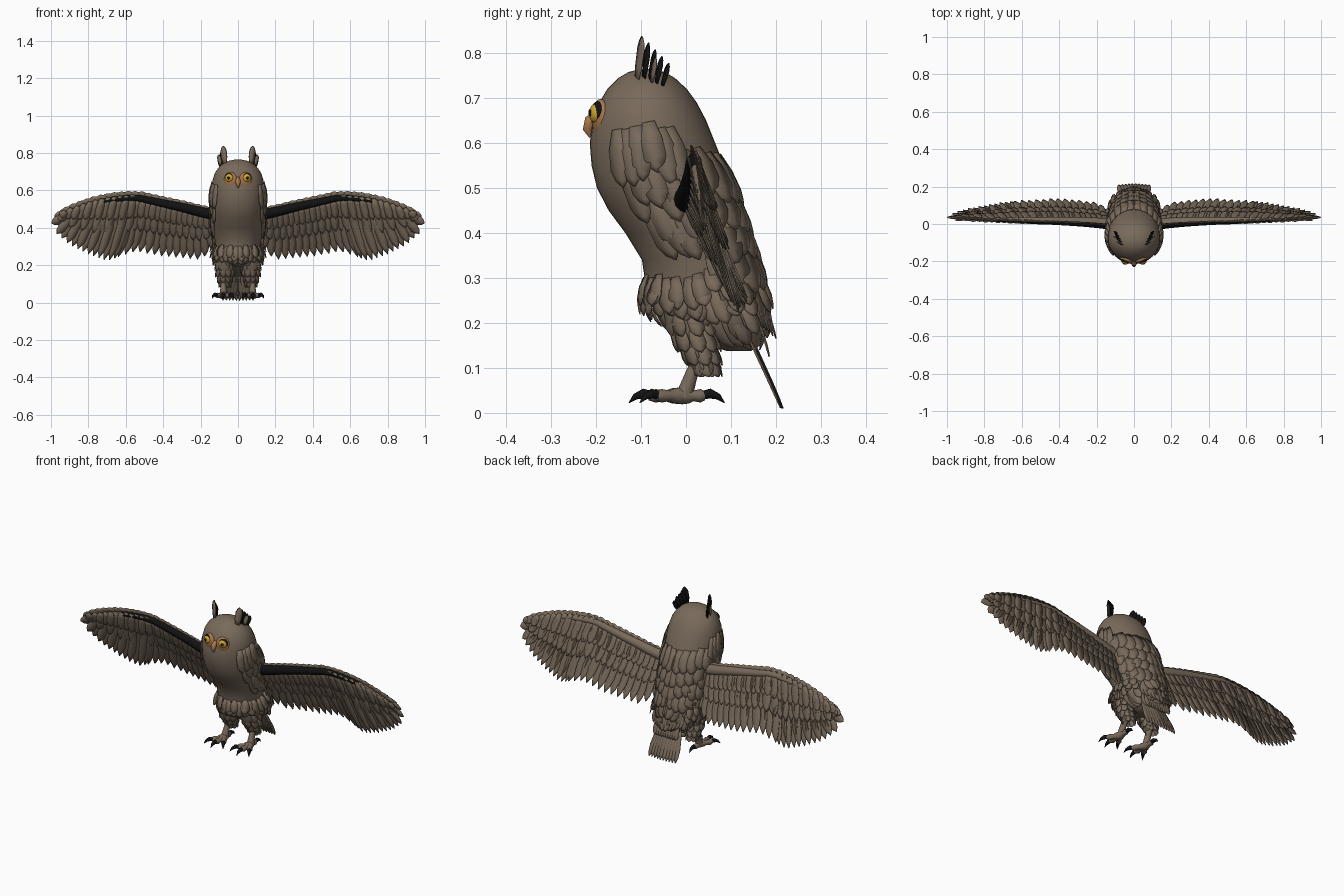
import bpy, bmesh, math, random
from mathutils import Vector as V

random.seed(4)
if "Cube" in bpy.data.objects:
    bpy.data.objects.remove(bpy.data.objects["Cube"])


def material(name, rgb):
    m = bpy.data.materials.new(name)
    m.use_nodes = True
    m.diffuse_color = (*rgb, 1)
    m.node_tree.nodes["Principled BSDF"].inputs["Base Color"].default_value = (*rgb, 1)
    return m


BROWN = material("brown plumage", (0.19, 0.145, 0.105))
BLACK = material("black", (0.006, 0.006, 0.006))
ORANGE = material("orange face", (0.40, 0.19, 0.075))
YELLOW = material("yellow eye", (0.62, 0.38, 0.03))


def finish(name, bm, mats, smooth=True, mirror=True, thick=0):
    me = bpy.data.meshes.new(name)
    bm.to_mesh(me)
    bm.free()
    ob = bpy.data.objects.new(name, me)
    bpy.context.collection.objects.link(ob)
    for m in mats:
        me.materials.append(m)
    if thick:
        s = ob.modifiers.new("thickness", 'SOLIDIFY')
        s.thickness, s.offset = thick, 0
    if mirror:
        ob.modifiers.new("mirror", 'MIRROR').use_clip = False
    if smooth:
        bpy.ops.object.select_all(action='DESELECT')
        ob.select_set(True)
        bpy.context.view_layer.objects.active = ob
        bpy.ops.object.shade_smooth_by_angle(angle=math.radians(50))
    return ob


def lerp(table, t):
    """Interpolate rows of (key, values...) that rise by key."""
    if t <= table[0][0]:
        return table[0][1:]
    for a, b in zip(table, table[1:]):
        if t <= b[0]:
            f = (t - a[0]) / (b[0] - a[0])
            return tuple(p + (q - p) * f for p, q in zip(a[1:], b[1:]))
    return table[-1][1:]


def loft(bm, rings):
    vs = [[bm.verts.new(p) for p in r] for r in rings]
    n = len(vs[0])
    for a, b in zip(vs, vs[1:]):
        for i in range(n):
            bm.faces.new((a[i], a[(i + 1) % n], b[(i + 1) % n], b[i]))
    bm.faces.new(vs[0])
    bm.faces.new(vs[-1])
    bmesh.ops.recalc_face_normals(bm, faces=bm.faces)


def tube(bm, pts, radii, n=10, side=V((1, 0, 0))):
    pts = [V(p) for p in pts]
    rings = []
    for i, (p, r) in enumerate(zip(pts, radii)):
        d = (pts[min(i + 1, len(pts) - 1)] - pts[max(i - 1, 0)]).normalized()
        u = (side - d * side.dot(d)).normalized()
        w = d.cross(u)
        rings.append([p + (u * math.cos(k * math.tau / n) + w * math.sin(k * math.tau / n)) * r
                      for k in range(n)])
    loft(bm, rings)


SHAPE = ((0, .55), (.35, .95), (.7, 1), (.88, .65), (1, .06))


def feather(bm, base, tip, width, normal, bend=0.0):
    """A pointed vane with a slightly raised shaft."""
    base, tip = V(base), V(tip)
    d = tip - base
    across = normal.cross(d).normalized() * width / 2
    prev = None
    for t, w in SHAPE:
        c = base + d * t + normal * bend * math.sin(t * math.pi)
        row = [bm.verts.new(c + o) for o in (-across * w, normal * width * .07 * w, across * w)]
        if prev:
            for i in (0, 1):
                bm.faces.new((prev[i], prev[i + 1], row[i + 1], row[i]))
        prev = row


# Body: height, front, back, half width
BODY = ((.138, .09, .145, .03), (.15, .05, .165, .055), (.18, -.02, .178, .085), (.22, -.065, .18, .105),
        (.26, -.088, .175, .117), (.30, -.092, .16, .12), (.34, -.098, .15, .125), (.40, -.135, .132, .133),
        (.45, -.172, .118, .138), (.50, -.198, .10, .141), (.55, -.21, .085, .142), (.60, -.214, .065, .141),
        (.65, -.207, .045, .137), (.69, -.193, .024, .125), (.72, -.175, .002, .106), (.745, -.15, -.025, .078),
        (.758, -.128, -.048, .05), (.765, -.1, -.078, .015))


def skin(th, z, out=0.0):
    """Point on the body; th = 0 is the front, pi/2 the left, pi the back."""
    f, b, w = lerp(BODY, z)
    n = V((math.sin(th), -math.cos(th), 0))
    return V((n.x * w, (f + b) / 2 + n.y * (b - f) / 2, z)) + n * out, n


bm = bmesh.new()
loft(bm, [[skin(k * math.tau / 40, r[0])[0] for k in range(40)] for r in BODY])
finish("body", bm, [BROWN], mirror=False)


def plume_row(bm, z, length, width, t0, t1, count, flare):
    for i in range(count):
        th = math.radians(t0 + (t1 - t0) * (i + .5) / count + random.uniform(-2, 2))
        dz = random.uniform(-.012, .012)
        base, n = skin(th, z + dz, .001)
        tip, _ = skin(th, max(z - length + dz * 2, .14), flare)
        feather(bm, base, tip, width, n, .006)


# Side and back plumage
bm = bmesh.new()
for k, z in enumerate((.64, .56, .48)):
    plume_row(bm, z, .12, .05, 52 + k * 6, 112, 6, .012)
for k in range(6):
    plume_row(bm, .58 - .065 * k, .11, .06, 105, 180, 5, .016)
finish("body_feathers", bm, [BROWN], thick=.002)

# Ragged skirt round the belly
bm = bmesh.new()
for z, flare in ((.31, .034), (.285, .04), (.26, .034), (.235, .022)):
    plume_row(bm, z, .065, .038, 0, 130, 11, flare)
finish("belly_skirt", bm, [BROWN], thick=.002)

# Thighs with hanging plumes
bm = bmesh.new()
tube(bm, [(.062, .0, .26), (.066, .005, .2), (.072, .025, .15), (.075, .038, .11)], (.05, .054, .038, .02), 14)
finish("thighs", bm, [BROWN])
bm = bmesh.new()
for z, r, y in ((.225, .053, .002), (.19, .05, .01), (.16, .04, .022), (.135, .031, .03)):
    for i in range(9):
        a = (i + random.random() * .3) * math.tau / 9
        n = V((math.cos(a), math.sin(a), 0))
        c = V((.068, y, z))
        feather(bm, c + n * r * .85, c + n * r * .98 + V((.003, .02, -.055)), .034, n, .003)
finish("thigh_feathers", bm, [BROWN], thick=.002)

# Shanks, toes and claws
legs, claws = bmesh.new(), bmesh.new()
tube(legs, [(.075, .035, .13), (.078, .012, .085), (.08, -.005, .035)], (.017, .015, .02))
for angle, reach in ((-32, .068), (0, .075), (32, .068), (180, .05)):
    a = math.radians(angle)
    d = V((math.sin(a), -math.cos(a), 0))
    o = V((.08, -.008, .038))
    lift = V((0, 0, 1))
    tube(legs, [o, o + d * reach * .3, o + d * reach * .5, o + d * reach * .8, o + d * reach],
         (.019, .017, .012, .015, .01), side=lift)
    e = o + d * reach
    tube(claws, [e - d * .012, e + d * .012 + lift * .005, e + d * .03 - lift * .002, e + d * .044 - lift * .016],
         (.009, .011, .007, .0008), 8, side=lift)
finish("legs_and_toes", legs, [BROWN])
finish("claws", claws, [BLACK])

# Tail fan with coverts over its root
bm = bmesh.new()
tail_n = V((0, .9, .42)).normalized()
for i in range(5):
    x = .009 + i * .018
    off = tail_n * (.004 - .0015 * i)
    feather(bm, V((x * .6, .125, .2)) + off, V((x, .212, .008 + .001 * i)) + off, .04, tail_n)
    feather(bm, V((x * .8, .165 - i * .006, .27)), V((x, .2 - i * .007, .165 + .006 * i)), .042, tail_n)
    feather(bm, V((x * .7, .16, .21)), V((x * .8, .185, .125)), .036, tail_n)
finish("tail", bm, [BROWN], thick=.003)

# Wing outlines: x, height of the leading edge, of the trailing tips, depth of the front, slope
WING = ((.12, .50, .30, -.012, .42), (.2, .515, .23, -.004, .42), (.3, .54, .24, .002, .42), (.42, .565, .25, .006, .42),
        (.55, .593, .275, .008, .38), (.7, .578, .225, .015, .3), (.8, .553, .26, .02, .28),
        (.9, .515, .31, .026, .28), (.97, .478, .37, .03, .3), (1, .44, .43, .035, .3))
WN = V((0, -1, -.38)).normalized()


def wing_point(x, z, out=0.0):
    lead, _, y, slope = lerp(WING, x)
    return V((x, y + (lead - z) * slope, z)) + WN * out


def trail(x):
    return lerp(WING, x)[1]


def wing_row(bm, count, x0, x1, t0, t1, drop, reach, width, out):
    """Feathers from x0..x1 under the leading edge, fanning to tips at t0..t1."""
    for i in range(count):
        f = i / (count - 1)
        bx, tx = x0 + (x1 - x0) * f, t0 + (t1 - t0) * f
        bz = lerp(WING, bx)[0] - drop
        px, pz = bx + (tx - bx) * reach, bz + (trail(tx) - bz) * reach
        o = out + (i % 2) * .002
        feather(bm, wing_point(bx, bz, o), wing_point(px, pz, o), width, WN)


# Flight feathers
bm = bmesh.new()
wing_row(bm, 14, .14, .56, .14, .64, .06, 1, .05, 0)
wing_row(bm, 13, .56, .9, .66, .998, .05, 1, .05, .003)
finish("flight_feathers", bm, [BROWN], thick=.003)

# Coverts on both faces of the wing
bm = bmesh.new()
for sign in (1, -1):
    wing_row(bm, 14, .13, .56, .14, .62, .045, .58, .05, sign * .006)
    wing_row(bm, 12, .56, .91, .65, .995, .03, .6, .046, sign * .006)
    wing_row(bm, 16, .13, .56, .15, .62, .025, .36, .045, sign * .011)
    wing_row(bm, 12, .56, .92, .65, .99, .012, .38, .042, sign * .011)
finish("wing_coverts", bm, [BROWN], thick=.002)

# Small feathers lapping outward along the leading edge
bm = bmesh.new()
for i in range(22):
    x = .13 + i * .037
    x2 = min(x + .075, .995)
    a = wing_point(x, lerp(WING, x)[0] - .025, -.006)
    b = wing_point(x2, lerp(WING, x2)[0] - .006, -.004)
    feather(bm, a, b, .04, WN)
finish("leading_feathers", bm, [BROWN], thick=.002)

# Wing arm, dark along its front
bm = bmesh.new()
xs = [.08 + .05 * i for i in range(18)]
tube(bm, [wing_point(x, lerp(WING, x)[0] - .03, .002) for x in xs],
     [.031 - .024 * (i / 17) for i in range(18)], 12, side=V((0, 1, 0)))
for f in bm.faces:
    f.material_index = int(f.normal.y < -.2 and f.calc_center_median().x < .72)
finish("wing_arms", bm, [BROWN, BLACK])

# Ear tufts, one tall brown-backed quill and shorter dark ones
bm = bmesh.new()
tuft_n = V((.45, -.9, .1)).normalized()
for i in range(5):
    base = V((.066 + i * .007, -.108 + i * .014, .748 - i * .005))
    tip = V((.078 + i * .006, -.098 + i * .015, .838 - i * .015))
    feather(bm, base, tip, .03 - i * .002, tuft_n)
finish("ear_tufts", bm, [BLACK], thick=.002)
bm = bmesh.new()
feather(bm, (.064, -.113, .735), (.077, -.1, .836), .034, tuft_n)
feather(bm, (.088, -.08, .735), (.1, -.07, .79), .022, tuft_n)
bmesh.ops.translate(bm, verts=bm.verts, vec=-tuft_n * -.003 + V((.004, .006, 0)))
finish("ear_tuft_backs", bm, [BROWN], thick=.002)


def ball(name, centre, size, mat, turn=0.0, mirror=True):
    bm = bmesh.new()
    bmesh.ops.create_uvsphere(bm, u_segments=24, v_segments=14, radius=1)
    c, s = math.cos(turn), math.sin(turn)
    for v in bm.verts:
        x, y, z = (a * b for a, b in zip(v.co, size))
        v.co = V((x * c - y * s, x * s + y * c, z)) + V(centre)
    return finish(name, bm, [mat], mirror=mirror)


# Face
ball("face_discs", (.04, -.19, .655), (.036, .018, .043), ORANGE, .3)
ball("eye_rims", (.047, -.196, .668), (.025, .014, .025), BLACK, .3)
ball("eyes", (.047, -.2, .666), (.022, .015, .022), YELLOW, .3)
ball("pupils", (.0512, -.2135, .667), (.008, .003, .008), BLACK, .3)
bm = bmesh.new()
tube(bm, [(0, -.195, .665), (0, -.213, .65), (0, -.219, .63), (0, -.213, .612)], (.009, .014, .011, .002), 10)
finish("beak", bm, [ORANGE], mirror=False)
